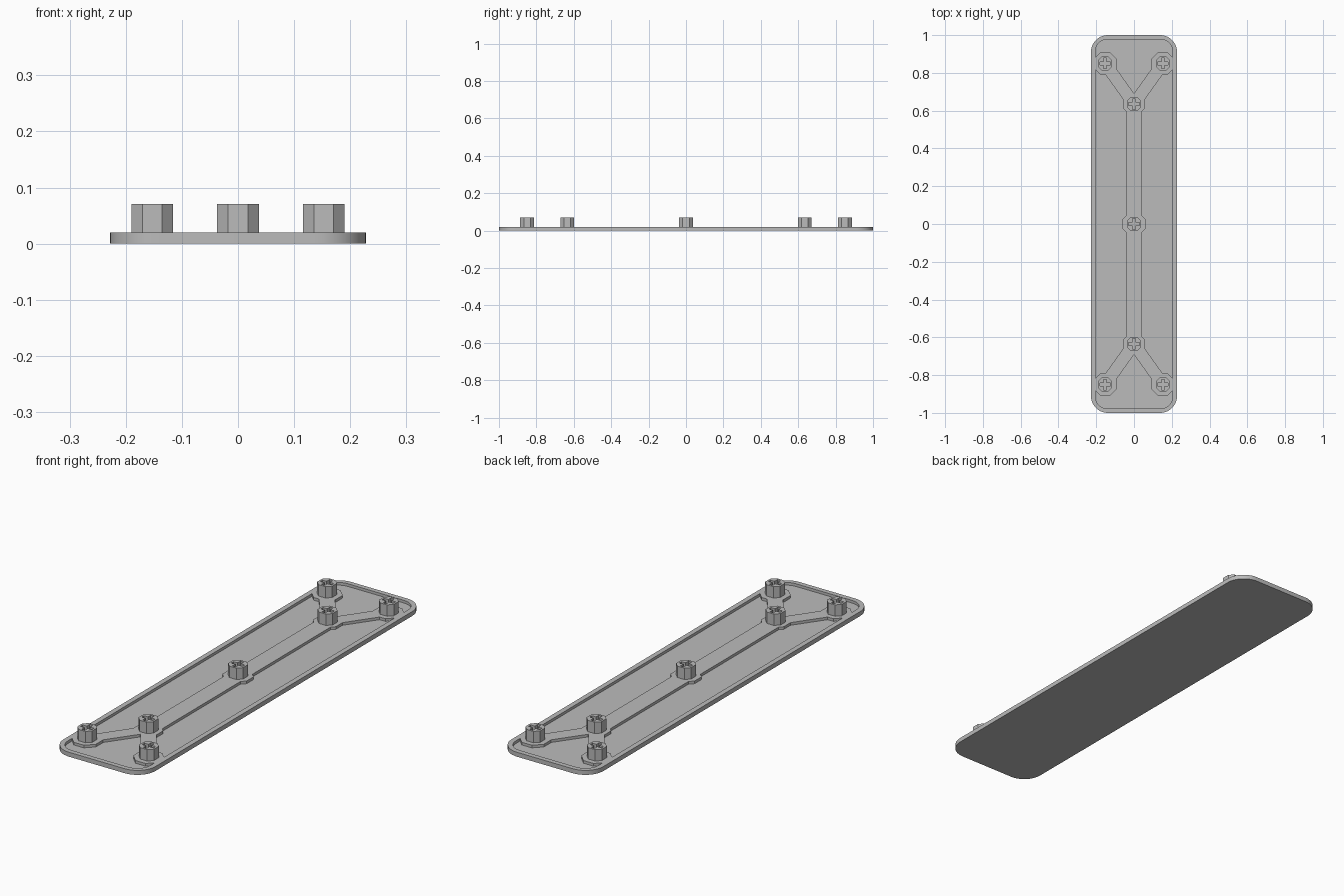
import bpy, bmesh, math
from mathutils import Vector

cube = bpy.data.objects.get("Cube")
if cube:
    bpy.data.objects.remove(cube, do_unlink=True)

grey = bpy.data.materials.new("plain grey")
grey.use_nodes = True
grey.diffuse_color = (0.5, 0.5, 0.5, 1)
grey.node_tree.nodes["Principled BSDF"].inputs["Base Color"].default_value = grey.diffuse_color

THICK, FLOOR, TOP = 0.02, 0.008, 0.071
CORNER_X, CORNER_Y, FORK_Y = 0.153, 0.85, 0.635


def prism(name, outline, z0, z1):
    """Extrude a closed outline between two heights."""
    bm = bmesh.new()
    face = bm.faces.new([bm.verts.new((x, y, z0)) for x, y in outline])
    up = bmesh.ops.extrude_face_region(bm, geom=[face])["geom"]
    bmesh.ops.translate(bm, vec=(0, 0, z1 - z0),
                        verts=[v for v in up if isinstance(v, bmesh.types.BMVert)])
    bmesh.ops.recalc_face_normals(bm, faces=bm.faces)
    mesh = bpy.data.meshes.new(name)
    bm.to_mesh(mesh)
    bm.free()
    mesh.materials.append(grey)
    obj = bpy.data.objects.new(name, mesh)
    bpy.context.collection.objects.link(obj)
    return obj


def cut(target, cutter):
    """Subtract the cutter, apply, and discard it."""
    mod = target.modifiers.new("cut", 'BOOLEAN')
    mod.operation, mod.solver, mod.object = 'DIFFERENCE', 'EXACT', cutter
    bpy.ops.object.select_all(action='DESELECT')
    bpy.context.view_layer.objects.active = target
    target.select_set(True)
    bpy.ops.object.modifier_apply(modifier=mod.name)
    bpy.data.objects.remove(cutter, do_unlink=True)


def rounded_rect(hx, hy, r, steps=10):
    pts = []
    for i, (sx, sy) in enumerate([(1, 1), (-1, 1), (-1, -1), (1, -1)]):
        for k in range(steps + 1):
            a = math.pi / 2 * (i + k / steps)
            pts.append((sx * (hx - r) + r * math.cos(a), sy * (hy - r) + r * math.sin(a)))
    return pts


def octagon(cx, cy, a, flat=0.414):
    f = a * flat
    return [(cx + x, cy + y) for x, y in
            [(a, -f), (a, f), (f, a), (-f, a), (-a, f), (-a, -f), (-f, -a), (f, -a)]]


def bar(p, q, half):
    p, q = Vector(p), Vector(q)
    d = (q - p).normalized()
    n = Vector((-d.y, d.x)) * half
    return [tuple(v) for v in (p - n, q - n, q + n, p + n)]


# Boss positions: one centre, two forks, four corners
spots = [(0, 0)]
for sy in (-1, 1):
    spots += [(0, sy * FORK_Y), (-CORNER_X, sy * CORNER_Y), (CORNER_X, sy * CORNER_Y)]

# Recess shape, leaving the ribs and pads standing
pocket = prism("pocket_cutter", rounded_rect(0.205, 0.978, 0.065), FLOOR, 0.04)
pocket.hide_render = True
ribs = [bar((0, -FORK_Y), (0, FORK_Y), 0.042)]
ribs += [bar((0, sy * FORK_Y), (sx * CORNER_X, sy * CORNER_Y), 0.0325)
         for sx in (-1, 1) for sy in (-1, 1)]
ribs += [octagon(x, y, 0.06 if x or not y else 0.057) for x, y in spots]
for outline in ribs:
    cut(pocket, prism("rib_cutter", outline, -0.01, 0.06))

# Rounded plate with raised rim and ribs
plate = prism("base_plate", rounded_rect(0.228, 1.0, 0.09), 0, THICK)
cut(plate, pocket)
bpy.ops.object.shade_smooth_by_angle(angle=math.radians(30))

# Octagonal boss with a cross-shaped socket
boss = prism("boss", octagon(0, 0, 0.037, 0.47), FLOOR, TOP)
L, W = 0.028, 0.008
cross = [(L, -W), (L, W), (W, W), (W, L), (-W, L), (-W, W),
         (-L, W), (-L, -W), (-W, -W), (-W, -L), (W, -L), (W, -W)]
cut(boss, prism("socket_cutter", cross, 0.03, TOP + 0.02))

# Repeat the boss on every pad
for i, (x, y) in enumerate(spots):
    copy = bpy.data.objects.new("boss_%d" % (i + 1), boss.data)
    copy.location = (x, y, 0)
    bpy.context.collection.objects.link(copy)
bpy.data.objects.remove(boss, do_unlink=True)
